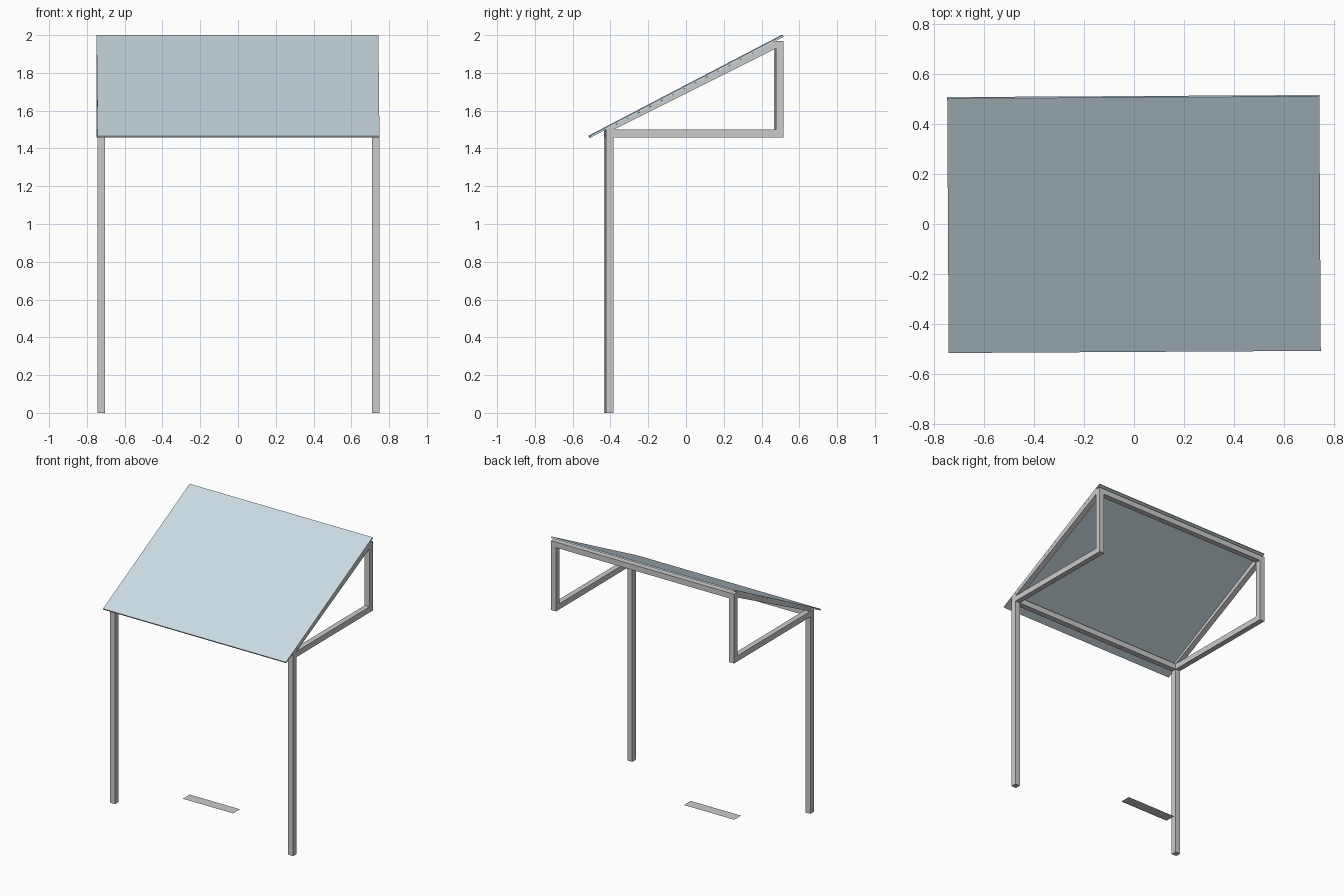
import bpy, bmesh, math
from mathutils import Matrix

if "Cube" in bpy.data.objects:
    bpy.data.objects.remove(bpy.data.objects["Cube"])

YAW = Matrix.Rotation(math.radians(0.33), 4, 'Z')  # whole model is turned very slightly


def extrude_profile(name, pts, x0, x1):
    """Prism from a (y, z) outline, extruded along x."""
    bm = bmesh.new()
    face = bm.faces.new([bm.verts.new((x0, y, z)) for y, z in pts])
    if x1 != x0:
        ext = bmesh.ops.extrude_face_region(bm, geom=[face])
        verts = [v for v in ext['geom'] if isinstance(v, bmesh.types.BMVert)]
        bmesh.ops.translate(bm, verts=verts, vec=(x1 - x0, 0, 0))
    bmesh.ops.recalc_face_normals(bm, faces=bm.faces)
    return finish(name, bm)


def finish(name, bm):
    bm.transform(YAW)
    me = bpy.data.meshes.new(name)
    bm.to_mesh(me)
    bm.free()
    ob = bpy.data.objects.new(name, me)
    bpy.context.collection.objects.link(ob)
    return ob


def bar(name, x0, x1, y0, y1, z0, z1):
    return extrude_profile(name, [(y0, z0), (y1, z0), (y1, z1), (y0, z1)], x0, x1)


IN, OUT = 0.706, 0.746       # side frame inner / outer x
F0, F1 = -0.429, -0.387      # front post depth
B0, B1 = 0.471, 0.512        # back upright depth
Z0, Z1 = 1.457, 1.499        # lower rail height

# Side frames: tall post, level rail, short back upright, sloping rafter
for side, s in (("left", -1), ("right", 1)):
    a, b = sorted((s * IN, s * OUT))
    bar(side + "_front_post", a, b, F0, F1, 0, Z1)
    bar(side + "_side_rail", a, b, F1, B0, Z0, Z1)
    bar(side + "_back_upright", a, b, B0, B1, Z0, 1.97)
    extrude_profile(side + "_rafter",
                    [(F0, Z1), (F1, Z1), (B0, 1.929), (B0, 1.969)], a, b)

# Cross beams
bar("front_beam", -IN, IN, F0, F1, Z0, Z1)
bar("back_beam", -IN, IN, B0, B1, 1.929, 1.97)

# Sloping roof panel
roof = extrude_profile("roof_panel",
                       [(-0.508, 1.458), (0.513, 1.991), (0.508, 2.0), (-0.513, 1.467)],
                       -0.746, 0.746)
mat = bpy.data.materials.new("pale_blue")
mat.diffuse_color = (0.60, 0.72, 0.78, 1)
mat.use_nodes = True
mat.node_tree.nodes["Principled BSDF"].inputs["Base Color"].default_value = mat.diffuse_color
roof.data.materials.append(mat)

# Flat strip lying on the ground
bm = bmesh.new()
bm.faces.new([bm.verts.new(p) for p in
              ((-0.38, -0.10, 0), (0.03, -0.10, 0), (0.03, -0.02, 0), (-0.38, -0.02, 0))])
finish("ground_strip", bm)
